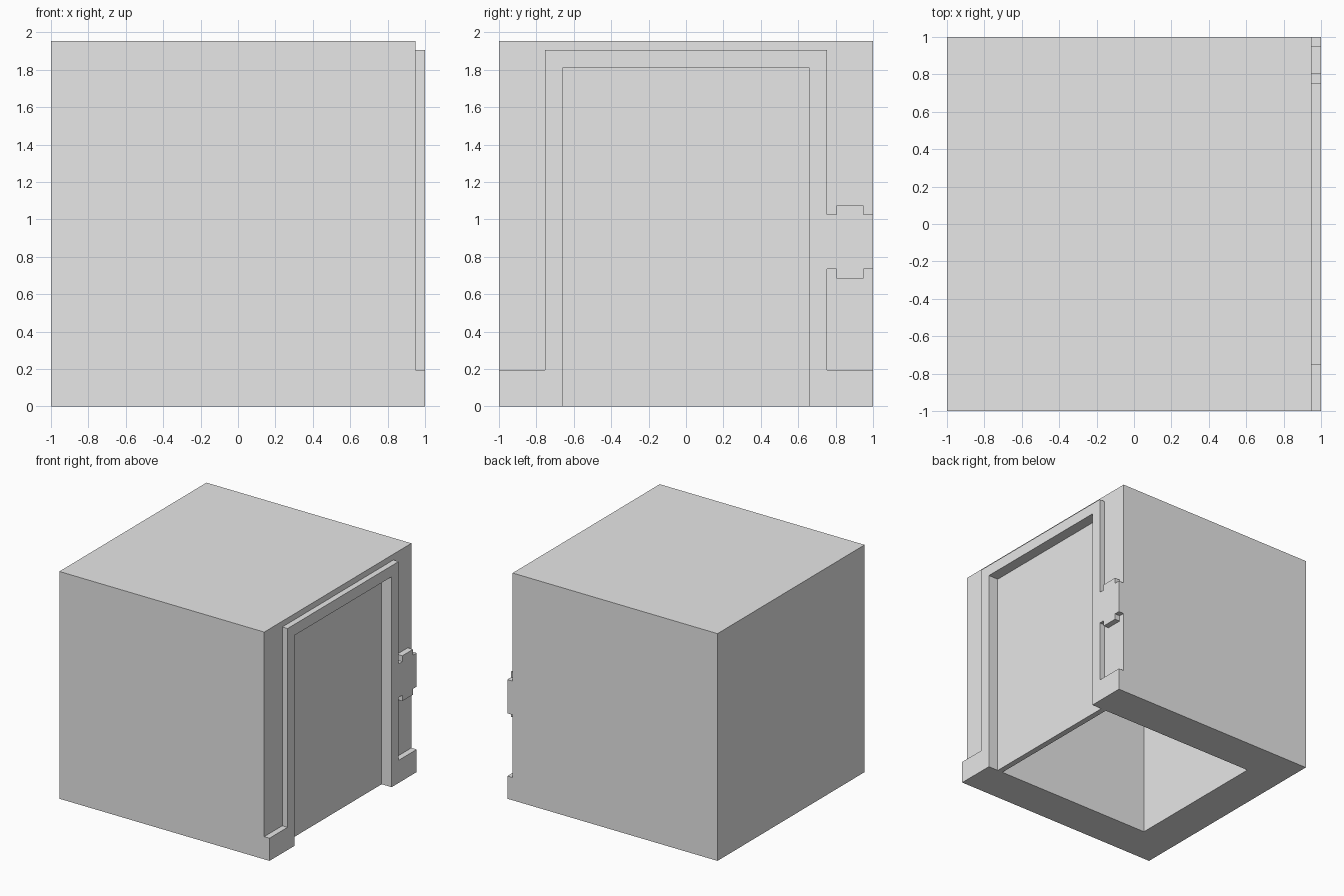
import bpy
import bmesh

cube = bpy.data.objects.get("Cube")
if cube:
    bpy.data.objects.remove(cube, do_unlink=True)

grey = bpy.data.materials.new("plain grey")
grey.use_nodes = True
colour = (0.8, 0.8, 0.8, 1)
grey.diffuse_color = colour
grey.node_tree.nodes["Principled BSDF"].inputs["Base Color"].default_value = colour


def extrude_x(name, profile, x0, x1):
    """Solid made from a (y, z) profile swept along x."""
    bm = bmesh.new()
    face = bm.faces.new([bm.verts.new((x0, y, z)) for y, z in profile])
    swept = bmesh.ops.extrude_face_region(bm, geom=[face])["geom"]
    verts = [v for v in swept if isinstance(v, bmesh.types.BMVert)]
    bmesh.ops.translate(bm, verts=verts, vec=(x1 - x0, 0, 0))
    bmesh.ops.recalc_face_normals(bm, faces=bm.faces)
    mesh = bpy.data.meshes.new(name)
    bm.to_mesh(mesh)
    bm.free()
    mesh.materials.append(grey)
    ob = bpy.data.objects.new(name, mesh)
    bpy.context.collection.objects.link(ob)
    return ob


def rect(y0, y1, z0, z1):
    return [(y0, z0), (y1, z0), (y1, z1), (y0, z1)]


def combine(ob, tool, operation):
    """Apply a boolean and discard the tool object."""
    mod = ob.modifiers.new(operation, "BOOLEAN")
    mod.operation, mod.solver, mod.object = operation, "EXACT", tool
    graph = bpy.context.evaluated_depsgraph_get()
    mesh = bpy.data.meshes.new_from_object(ob.evaluated_get(graph))
    ob.modifiers.clear()
    ob.data = mesh
    bpy.data.objects.remove(tool, do_unlink=True)


DOOR, FRAME = 0.66, 0.755        # half widths of the opening and its trim
DOOR_TOP, FRAME_TOP, SKIRT = 1.81, 1.905, 0.195

# Solid block
body = extrude_x("wall_block", rect(-1, 1, 0, 1.955), -1, 0.95)

# Raised door trim with skirting and a notched latch band
trim_profile = [
    (-1, 0), (1, 0), (1, SKIRT), (FRAME, SKIRT),
    (FRAME, 0.735), (0.805, 0.735), (0.805, 0.685), (0.95, 0.685), (0.95, 0.735), (1, 0.735),
    (1, 1.025), (0.95, 1.025), (0.95, 1.075), (0.805, 1.075), (0.805, 1.025), (FRAME, 1.025),
    (FRAME, FRAME_TOP), (-FRAME, FRAME_TOP), (-FRAME, SKIRT), (-1, SKIRT),
]
combine(body, extrude_x("door_trim", trim_profile, 0.9, 1), "UNION")

# Hollow room, open underneath and through the doorway
room = extrude_x("room_cutter", rect(-DOOR, DOOR, -0.2, DOOR_TOP), -0.66, 1.2)
combine(body, room, "DIFFERENCE")

# Door panel set back in the opening
extrude_x("door_panel", rect(-DOOR, DOOR, 0, DOOR_TOP), 0.855, 0.905)
